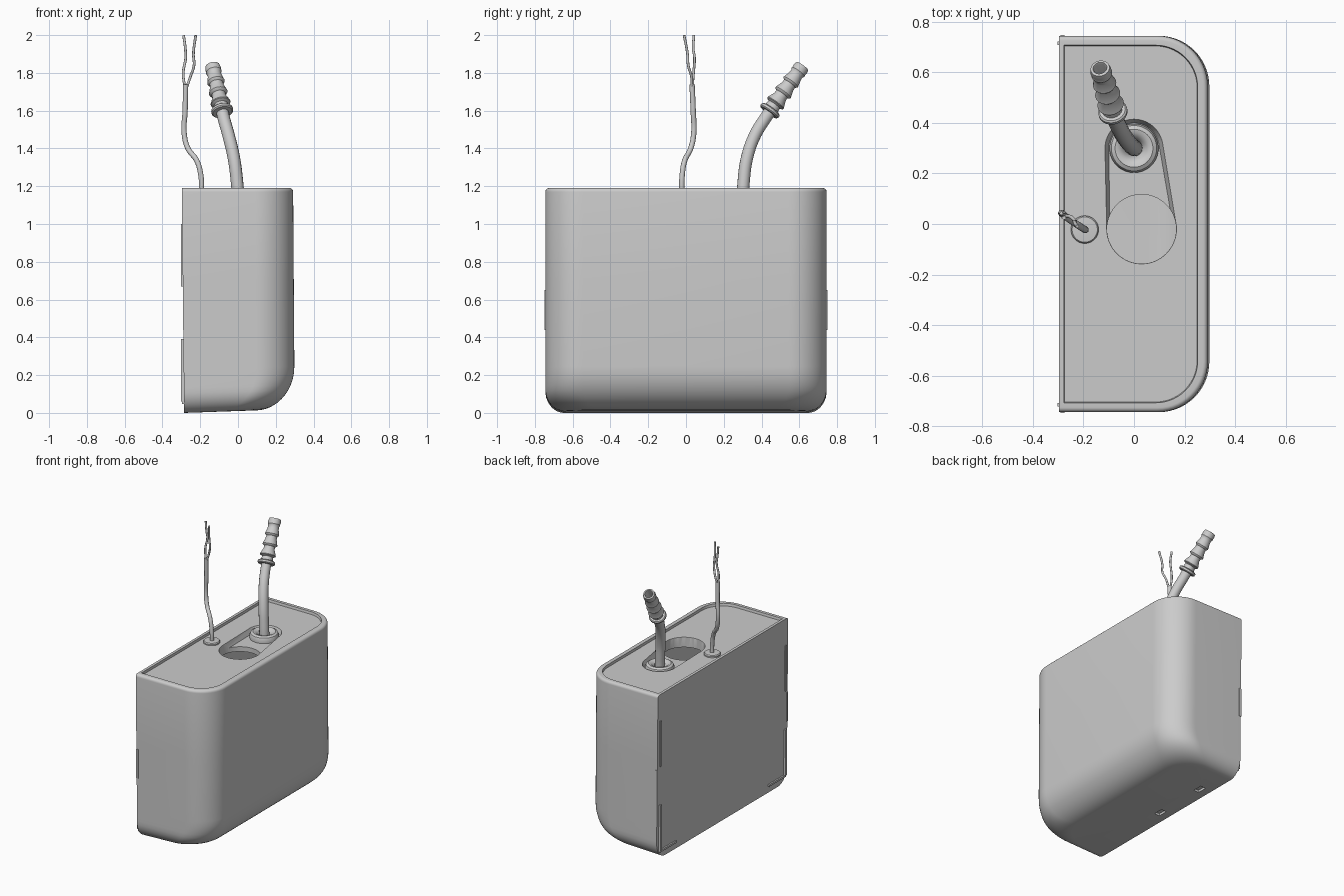
import bpy, bmesh, math
from mathutils import Vector

if "Cube" in bpy.data.objects:
    bpy.data.objects.remove(bpy.data.objects["Cube"])

PI = math.pi


def finish(name, bm, smooth=True):
    bmesh.ops.recalc_face_normals(bm, faces=bm.faces)
    me = bpy.data.meshes.new(name)
    bm.to_mesh(me)
    bm.free()
    ob = bpy.data.objects.new(name, me)
    bpy.context.collection.objects.link(ob)
    if smooth:
        smooth_angle(ob)
    return ob


def smooth_angle(ob):
    bpy.ops.object.select_all(action='DESELECT')
    ob.select_set(True)
    bpy.context.view_layer.objects.active = ob
    bpy.ops.object.shade_smooth_by_angle(angle=math.radians(35))


def loft(name, rings, closed=False):
    bm = bmesh.new()
    vs = [[bm.verts.new(p) for p in r] for r in rings]
    n = len(vs[0])
    pairs = list(zip(vs, vs[1:])) + ([(vs[-1], vs[0])] if closed else [])
    for a, b in pairs:
        for i in range(n):
            j = (i + 1) % n
            bm.faces.new((a[i], a[j], b[j], b[i]))
    if not closed:
        bm.faces.new(vs[0][::-1])
        bm.faces.new(vs[-1])
    return finish(name, bm)


def d_section(z, back, front, side, r):
    """D-shaped outline: square at the back, rounded at the front."""
    pts = [(back, -side)]
    for cy, a0 in ((-side + r, -PI / 2), (side - r, 0)):
        for i in range(15):
            a = a0 + PI / 2 * i / 14
            pts.append((front - r + r * math.cos(a), cy + r * math.sin(a)))
    pts.append((back, side))
    lift = max(0, 1 - z / 0.6)
    return [(x, y, z + 0.035 * (x + 0.285) * lift) for x, y in pts]


def shell(wall, z0, z1):
    """Rings from the rolled bottom edge to the top."""
    rings = []
    levels = [0.2 * (i / 12) ** 2 for i in range(13)] + [0.6, 1.0]
    for z in levels:
        ix = 0.2 - math.sqrt(max(0, 0.04 - max(0, 0.2 - z) ** 2))
        iy = 0.1 - math.sqrt(max(0, 0.01 - max(0, 0.1 - z) ** 2))
        zz = z0 + z * (z1 - z0)
        rings.append(d_section(zz, -0.285 - 0.012 * z + wall, 0.30 - 0.008 * z - ix - wall,
                               0.745 - iy - wall, 0.2 - wall))
    return rings


def lathe(name, prof, origin=(0, 0, 0), axis=(0, 0, 1), n=40, closed=False):
    q = Vector((0, 0, 1)).rotation_difference(Vector(axis))
    rings = [[Vector(origin) + q @ Vector((r * math.cos(2 * PI * i / n), r * math.sin(2 * PI * i / n), h))
              for i in range(n)] for r, h in prof]
    return loft(name, rings, closed)


def pipe(name, pts, r):
    cu = bpy.data.curves.new(name, 'CURVE')
    cu.dimensions = '3D'
    cu.bevel_depth, cu.bevel_resolution, cu.use_fill_caps = r, 5, True
    sp = cu.splines.new('BEZIER')
    sp.resolution_u = 10
    sp.bezier_points.add(len(pts) - 1)
    for b, p in zip(sp.bezier_points, pts):
        b.co = p
        b.handle_left_type = b.handle_right_type = 'AUTO'
    ob = bpy.data.objects.new(name, cu)
    bpy.context.collection.objects.link(ob)
    bpy.ops.object.select_all(action='DESELECT')
    ob.select_set(True)
    bpy.context.view_layer.objects.active = ob
    bpy.ops.object.convert(target='MESH')
    smooth_angle(bpy.context.view_layer.objects.active)


def box(name, lo, hi):
    bm = bmesh.new()
    bmesh.ops.create_cube(bm, size=1)
    for v in bm.verts:
        v.co = [(a + b) / 2 + c * (b - a) for a, b, c in zip(lo, hi, v.co)]
    return finish(name, bm, False)


def cut(ob, cutter):
    cutter.hide_render = True
    m = ob.modifiers.new('cut', 'BOOLEAN')
    m.operation, m.solver, m.object = 'DIFFERENCE', 'EXACT', cutter
    bpy.context.view_layer.objects.active = ob
    bpy.ops.object.modifier_apply(modifier=m.name)
    bpy.data.objects.remove(cutter)


# Tank body with rounded rim and sunken lid
rings = shell(0, 0, 1.17)
for i in range(1, 6):
    a = PI / 2 * i / 5
    e = 0.018 * (1 - math.cos(a))
    rings.append(d_section(1.17 + 0.02 * math.sin(a), -0.297, 0.292 - e, 0.745 - e, 0.2 - e))
DECK = 1.172
rings.append(d_section(1.19, -0.277, 0.252, 0.708, 0.165))
rings.append(d_section(DECK, -0.275, 0.250, 0.705, 0.165))
body = loft('tank_body', rings)

# Hollow inside
cut(body, shell_cut := loft('cavity', shell(0.03, 0.03, 1.10)))

# Keyhole-shaped pocket in the lid, then the round opening
HOLE, TUBE = (0.03, -0.02), (0.0, 0.30)
bm = bmesh.new()
for z, r1, r2 in ((1.135, 0.125, 0.100), (DECK, 0.138, 0.115), (1.25, 0.138, 0.115)):
    for (cx, cy), r in ((HOLE, r1), (TUBE, r2)):
        for i in range(64):
            a = 2 * PI * i / 64
            bm.verts.new((cx + r * math.cos(a), cy + r * math.sin(a), z))
res = bmesh.ops.convex_hull(bm, input=bm.verts)
bmesh.ops.delete(bm, geom=[v for v in bm.verts if not v.link_faces], context='VERTS')
cut(body, finish('pocket', bm, False))
cut(body, lathe('opening', [(0.137, 1.0), (0.137, 1.3)], (*HOLE, 0), n=64))

# Small notches under the tank
for y in (0.02, 0.42):
    cut(body, box('notch', (-0.23, y - 0.035, -0.1), (-0.19, y + 0.035, 0.018)))
smooth_angle(body)

# Raised ribs and side clips along the back edges
for s, side in ((-1, 'right'), (1, 'left')):
    for part, z0, z1 in (('upper', 0.67, 1.0), ('lower', 0.06, 0.39)):
        y = sorted((s * 0.708, s * 0.722))
        box(f'{part}_rib_{side}', (-0.302, y[0], z0), (-0.27, y[1], z1))
    y = sorted((s * 0.53, s * 0.722))
    box(f'foot_rib_{side}', (-0.296, y[0], 0.046), (-0.27, y[1], 0.060))
    y = sorted((s * 0.735, s * 0.748))
    box(f'side_clip_{side}', (-0.292, y[0], 0.44), (-0.275, y[1], 0.65))

# Outlet tube with its collar
tx, ty = TUBE
pipe('outlet_tube', [(0.002, 0.30, 1.12), (-0.005, 0.305, 1.22), (-0.022, 0.323, 1.35),
                     (-0.050, 0.365, 1.47), (-0.075, 0.42, 1.56), (-0.088, 0.462, 1.62)], 0.033)
lathe('tube_collar', [(0.03, 1.13), (0.095, 1.13), (0.097, 1.155), (0.090, 1.172), (0.075, 1.181),
                      (0.060, 1.178), (0.045, 1.165), (0.033, 1.145)], (tx, ty, 0), closed=True)

# Barbed hose fitting on the end of the tube
base = Vector((-0.083, 0.442, 1.597))
axis = Vector((-0.135, 0.618, 1.838)) - base
prof = [(0.034, -0.008), (0.052, -0.008), (0.058, -0.002), (0.058, 0.010), (0.052, 0.016), (0.040, 0.018)]
for h, r in ((0.055, 0.053), (0.125, 0.050), (0.195, 0.047), (0.262, 0.042)):
    prof += [(0.036, h - 0.012), (r - 0.002, h - 0.004), (r, h), (r - 0.002, h + 0.005), (0.037, h + 0.040)]
prof[-1] = (0.042, 0.280)
prof += [(0.038, 0.300), (0.028, 0.302), (0.025, 0.295), (0.025, 0.05)]
lathe('hose_barb', prof, base, axis.normalized())

# Power cable, its grommet and the two bare wires
lathe('cable_grommet', [(0.055, 1.15), (0.055, 1.180), (0.050, 1.187), (0.025, 1.189)], (-0.195, -0.022, 0))
pipe('power_cable', [(-0.193, -0.022, 1.15), (-0.197, -0.02, 1.26), (-0.218, -0.007, 1.335),
                     (-0.265, 0.025, 1.40), (-0.285, 0.041, 1.48), (-0.280, 0.038, 1.60),
                     (-0.277, 0.032, 1.74)], 0.014)
pipe('wire_one', [(-0.281, 0.033, 1.72), (-0.290, 0.040, 1.80), (-0.277, 0.045, 1.88),
                  (-0.279, 0.038, 1.93), (-0.288, 0.042, 1.999)], 0.007)
pipe('wire_two', [(-0.273, 0.031, 1.72), (-0.252, 0.029, 1.78), (-0.233, 0.012, 1.84),
                  (-0.236, 0.008, 1.90), (-0.224, -0.010, 1.999)], 0.007)
